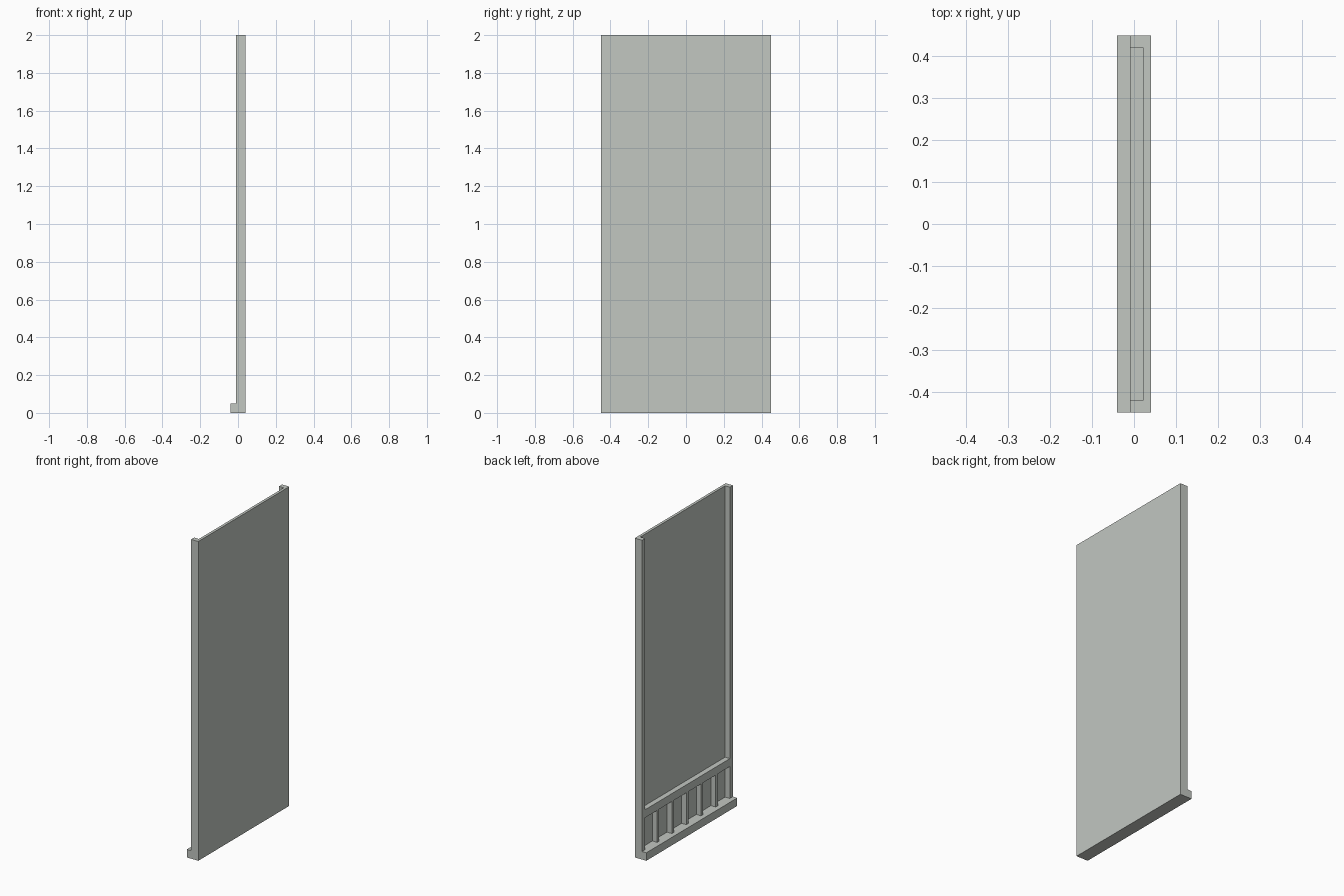
import bpy

if "Cube" in bpy.data.objects:
    bpy.data.objects.remove(bpy.data.objects["Cube"])

mat = bpy.data.materials.new("pale grey")
mat.diffuse_color = (0.54, 0.57, 0.535, 1)
mat.use_nodes = True
mat.node_tree.nodes["Principled BSDF"].inputs["Base Color"].default_value = mat.diffuse_color


def box(name, x, y, z):
    """Axis-aligned box from (min, max) ranges."""
    bpy.ops.mesh.primitive_cube_add(size=1)
    ob = bpy.context.object
    ob.name = name
    for v in ob.data.vertices:
        v.co = [r[0] if c < 0 else r[1] for c, r in zip(v.co, (x, y, z))]
    ob.data.materials.append(mat)
    return ob


FRONT, INNER, BACK = -0.01, 0.023, 0.04
HALF, OPEN = 0.45, 0.42

# bottom sill, projecting past the frame
box("sill", (-0.04, BACK), (-HALF, HALF), (0, 0.05))

# flat backing panel
box("panel", (INNER, BACK), (-OPEN, OPEN), (0.05, 2))

# upright stiles at both edges
for side, y in (("left", (OPEN, HALF)), ("right", (-HALF, -OPEN))):
    box("stile_" + side, (FRONT, BACK), y, (0.05, 2))

# low cross rail
box("rail", (FRONT, INNER), (-OPEN, OPEN), (0.25, 0.30))

# five slats between sill and rail
for i in range(5):
    y = (i - 2) * 0.145
    box(f"slat_{i + 1}", (FRONT, INNER), (y - 0.01, y + 0.01), (0.05, 0.25))
